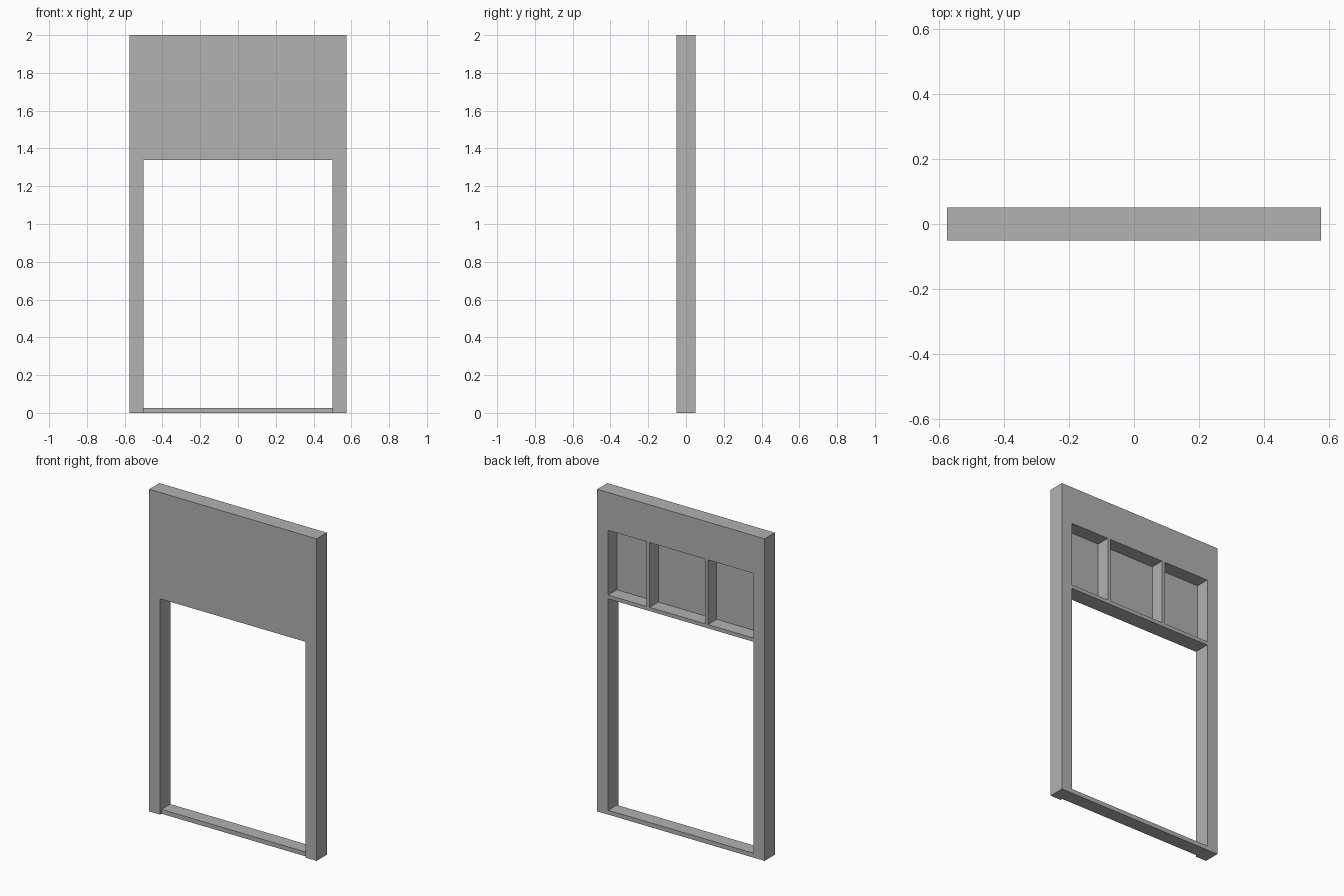
import bpy

if "Cube" in bpy.data.objects:
    bpy.data.objects.remove(bpy.data.objects["Cube"], do_unlink=True)

grey = bpy.data.materials.new("plain grey")
grey.use_nodes = True
colour = (0.445, 0.445, 0.445, 1)
grey.diffuse_color = colour
grey.node_tree.nodes["Principled BSDF"].inputs["Base Color"].default_value = colour


def box(name, x, y, z):
    """Axis-aligned box given its (low, high) range on each axis."""
    bpy.ops.mesh.primitive_cube_add(size=1)
    ob = bpy.context.object
    ob.name = name
    ob.location = [(a + b) / 2 for a, b in (x, y, z)]
    ob.scale = [b - a for a, b in (x, y, z)]
    bpy.ops.object.transform_apply(location=True, rotation=True, scale=True)
    ob.data.materials.append(grey)
    return ob


HALF_W, INNER, BACK = 0.575, 0.5, 0.05
FRONT, PANEL_BACK = -BACK, -0.036
SPAN, DEPTH = (-INNER, INNER), (FRONT, BACK)
OPENING_TOP, POCKET_LOW, POCKET_HIGH, TOP = 1.34, 1.363, 1.765, 2.0

# Full-height side posts
box("left_post", (INNER, HALF_W), DEPTH, (0, TOP))
box("right_post", (-HALF_W, -INNER), DEPTH, (0, TOP))

# Threshold, set slightly behind the front face
box("threshold", SPAN, (PANEL_BACK, BACK), (0, 0.027))

# Solid beam above, thin rail over the opening
box("top_beam", SPAN, DEPTH, (POCKET_HIGH, TOP))
box("opening_rail", SPAN, DEPTH, (OPENING_TOP, POCKET_LOW))

# Thin front panel closing the pockets, with studs behind it
box("front_panel", SPAN, (FRONT, PANEL_BACK), (POCKET_LOW, POCKET_HIGH))
for name, x in (("left_stud", 0.225), ("right_stud", -0.176)):
    box(name, (x - 0.01, x + 0.01), (PANEL_BACK, BACK), (POCKET_LOW, POCKET_HIGH))
